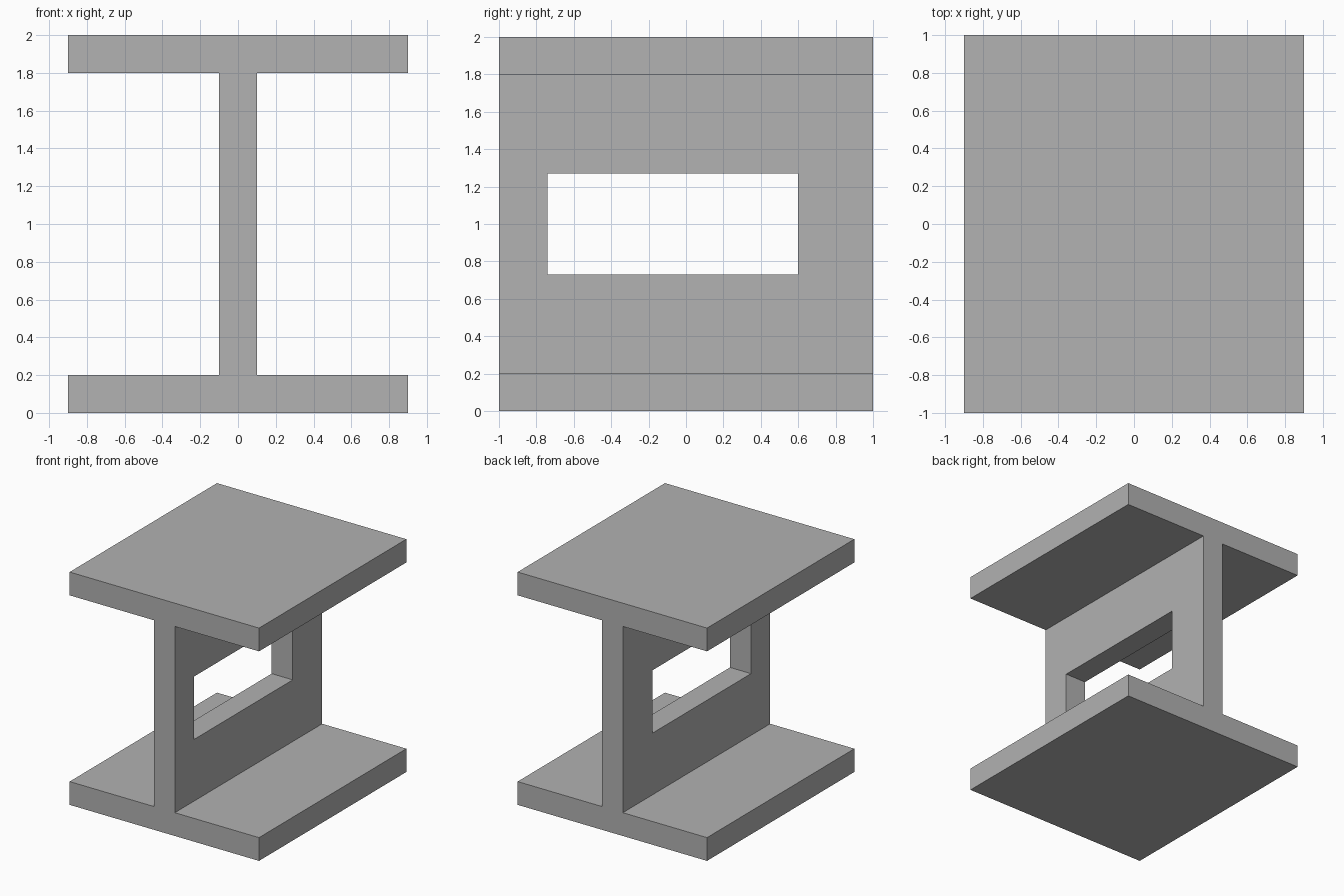
import bpy
import bmesh
from mathutils import Matrix, Vector

default_cube = bpy.data.objects.get("Cube")
if default_cube:
    bpy.data.objects.remove(default_cube, do_unlink=True)

# Main dimensions
HALF_WIDTH, HALF_WEB, HALF_LENGTH = 0.9, 0.1, 1.0
HEIGHT, FLANGE = 2.0, 0.2

# Plain grey finish
grey = bpy.data.materials.new("plain grey")
grey.use_nodes = True
colour = (0.445, 0.445, 0.445, 1)
grey.diffuse_color = colour
grey.node_tree.nodes["Principled BSDF"].inputs["Base Color"].default_value = colour


def make_object(name, bm):
    bmesh.ops.recalc_face_normals(bm, faces=bm.faces)
    mesh = bpy.data.meshes.new(name)
    bm.to_mesh(mesh)
    bm.free()
    mesh.materials.append(grey)
    obj = bpy.data.objects.new(name, mesh)
    bpy.context.collection.objects.link(obj)
    return obj


# I-shaped beam: mirrored half profile, extruded front to back
right_half = [(HALF_WIDTH, 0), (HALF_WIDTH, FLANGE), (HALF_WEB, FLANGE),
              (HALF_WEB, HEIGHT - FLANGE), (HALF_WIDTH, HEIGHT - FLANGE),
              (HALF_WIDTH, HEIGHT)]
profile = right_half + [(-x, z) for x, z in reversed(right_half)]
bm = bmesh.new()
front = bm.faces.new([bm.verts.new((x, -HALF_LENGTH, z)) for x, z in profile])
extruded = bmesh.ops.extrude_face_region(bm, geom=[front], use_keep_orig=True)
back_verts = [g for g in extruded["geom"] if isinstance(g, bmesh.types.BMVert)]
bmesh.ops.translate(bm, verts=back_verts, vec=(0, 2 * HALF_LENGTH, 0))
beam = make_object("i_beam", bm)

# Rectangular opening through the web
low, high = Vector((-0.3, -0.74, 0.73)), Vector((0.3, 0.6, 1.27))
bm = bmesh.new()
bmesh.ops.create_cube(bm, size=1, matrix=Matrix.LocRotScale(
    (low + high) / 2, None, high - low))
cutter = make_object("web_opening_cutter", bm)
cutter.hide_render = True

cut = beam.modifiers.new("web opening", "BOOLEAN")
cut.operation = "DIFFERENCE"
cut.solver = "EXACT"
cut.object = cutter
bpy.context.view_layer.objects.active = beam
bpy.ops.object.modifier_apply(modifier=cut.name)
bpy.data.objects.remove(cutter, do_unlink=True)
